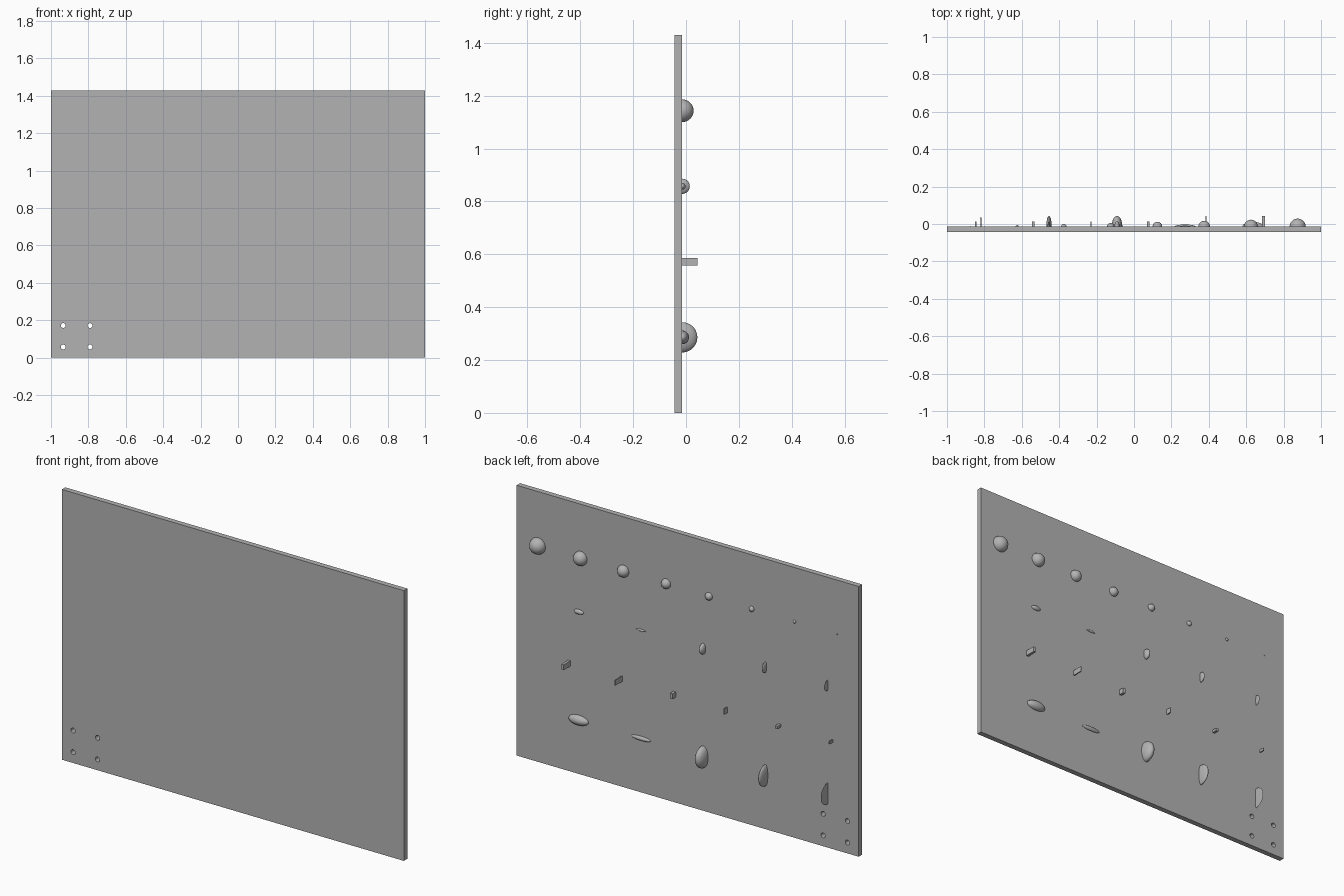
import bpy, bmesh, math
from mathutils import Matrix, Vector

if "Cube" in bpy.data.objects:
    bpy.data.objects.remove(bpy.data.objects["Cube"], do_unlink=True)

U = 1 / 35                      # panel is 70 x 50 x 1 of these units
BACK = -0.5 * U                 # y of the panel's back surface
SINK = 0.05                     # how far each bump is set into the panel

grey = bpy.data.materials.new("plain_grey")
grey.use_nodes = True
grey.diffuse_color = (0.45, 0.45, 0.45, 1)
grey.node_tree.nodes["Principled BSDF"].inputs["Base Color"].default_value = grey.diffuse_color


def finish(bm, name):
    mesh = bpy.data.meshes.new(name)
    bm.to_mesh(mesh)
    bm.free()
    mesh.materials.append(grey)
    obj = bpy.data.objects.new(name, mesh)
    bpy.context.collection.objects.link(obj)
    return obj


def box(name, size, center):
    bm = bmesh.new()
    bmesh.ops.create_cube(bm, size=1)
    bmesh.ops.scale(bm, vec=Vector(size) * U, verts=bm.verts)
    bmesh.ops.translate(bm, vec=center, verts=bm.verts)
    return finish(bm, name)


def half_ellipsoid(name, radii, x, z):
    """Half of an ellipsoid, standing out of the panel's back."""
    bm = bmesh.new()
    bmesh.ops.create_uvsphere(bm, u_segments=32, v_segments=24, radius=1,
                              matrix=Matrix.Rotation(math.pi / 2, 4, "X"))
    bmesh.ops.scale(bm, vec=radii, verts=bm.verts)
    geom = bm.verts[:] + bm.edges[:] + bm.faces[:]
    sink = min(SINK, radii[1] * 0.2)
    cut = bmesh.ops.bisect_plane(bm, geom=geom, plane_co=(0, -sink, 0),
                                 plane_no=(0, 1, 0), clear_inner=True)
    rim = [e for e in cut["geom_cut"] if isinstance(e, bmesh.types.BMEdge)]
    bmesh.ops.edgeloop_fill(bm, edges=rim)
    bmesh.ops.recalc_face_normals(bm, faces=bm.faces)
    bmesh.ops.scale(bm, vec=(U, U, U), verts=bm.verts)
    bmesh.ops.translate(bm, vec=(x * U, BACK, z * U), verts=bm.verts)
    obj = finish(bm, name)
    bpy.ops.object.select_all(action="DESELECT")
    obj.select_set(True)
    bpy.context.view_layer.objects.active = obj
    bpy.ops.object.shade_smooth_by_angle(angle=math.radians(40))


# Panel with four round holes drilled in one corner
panel = box("panel", (70, 1, 50), (0, -U, 25 * U))
drills = bmesh.new()
for x in (-32.7, -27.7):
    for z in (2, 6):
        place = Matrix.Translation((x * U, -U, z * U)) @ Matrix.Rotation(math.pi / 2, 4, "X")
        bmesh.ops.create_cone(drills, cap_ends=True, segments=24, radius1=0.45 * U,
                              radius2=0.45 * U, depth=3 * U, matrix=place)
cutter = finish(drills, "drill_cutter")
cutter.hide_render = True
mod = panel.modifiers.new("holes", "BOOLEAN")
mod.operation = "DIFFERENCE"
mod.solver = "EXACT"
mod.object = cutter
bpy.context.view_layer.update()
drilled = bpy.data.meshes.new_from_object(
    panel.evaluated_get(bpy.context.evaluated_depsgraph_get()))
panel.modifiers.clear()
panel.data = drilled
bpy.data.objects.remove(cutter, do_unlink=True)

# Top row: domes shrinking evenly toward the model's right
for i in range(8):
    r = 1.5 - 0.2 * i
    half_ellipsoid(f"dome_{i + 1}", (r, r, r), 30.625 - 8.75 * i, 40)

# Two rows of stretched domes, large below and half size above
shapes = [(2, 0.9, 0.9), (2, 0.4, 0.4), (1, 2, 2), (0.5, 2, 2), (0.1, 2, 2)]
step = 70 / 5.5
for row, scale, z in (("large", 1, 10), ("small", 0.5, 30)):
    for i, shape in enumerate(shapes):
        radii = [s * scale for s in shape]
        half_ellipsoid(f"{row}_oval_{i + 1}", radii, -35 + step * (4.5 - i), z)

# Row of small blocks: thick and thin pairs
step = 70 / 6.5
for i in range(6):
    width = 0.2 if i % 2 else 0.5
    depth = 2 if i < 2 else 1
    height = 1 if i < 4 else 0.5
    x = -35 + step * (5.5 - i)
    box(f"block_{i + 1}", (width, depth + SINK, height),
        (x * U, BACK + (depth - SINK) * U / 2, 20 * U))
